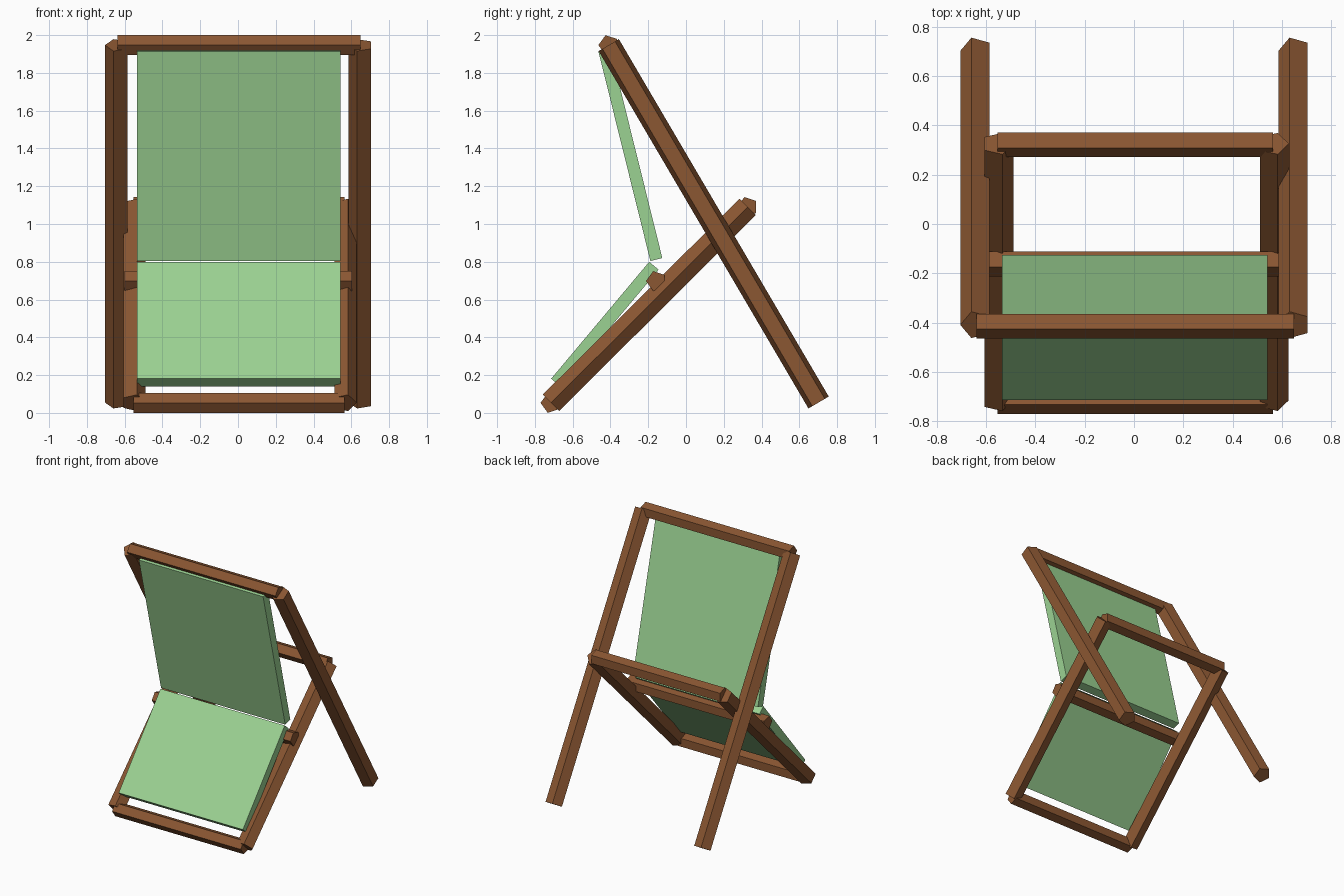
import bpy, bmesh, math
from mathutils import Vector

cube = bpy.data.objects.get("Cube")
if cube:
    bpy.data.objects.remove(cube, do_unlink=True)


def material(name, colour):
    mat = bpy.data.materials.new(name)
    mat.use_nodes = True
    mat.diffuse_color = colour
    mat.node_tree.nodes["Principled BSDF"].inputs["Base Color"].default_value = colour
    return mat


wood = material("brown wood", (0.258, 0.095, 0.032, 1))
canvas = material("green canvas", (0.33, 0.645, 0.29, 1))


def prism(name, profile, travel, mat):
    """Extrude a closed profile along a vector into a capped prism."""
    bm = bmesh.new()
    face = bm.faces.new([bm.verts.new(p) for p in profile])
    side = bmesh.ops.extrude_face_region(bm, geom=[face], use_keep_orig=True)
    moved = [v for v in side["geom"] if isinstance(v, bmesh.types.BMVert)]
    bmesh.ops.translate(bm, verts=moved, vec=travel)
    bmesh.ops.recalc_face_normals(bm, faces=bm.faces)
    mesh = bpy.data.meshes.new(name)
    bm.to_mesh(mesh)
    bm.free()
    mesh.materials.append(mat)
    obj = bpy.data.objects.new(name, mesh)
    bpy.context.collection.objects.link(obj)
    return obj


def beam(name, start, end, radius, ridge):
    """Five-sided beam with one edge pointing along ridge."""
    start, end, u = Vector(start), Vector(end), Vector(ridge)
    v = (end - start).normalized().cross(u)
    angles = [math.tau * i / 5 for i in range(5)]
    ring = [start + radius * (u * math.cos(a) + v * math.sin(a)) for a in angles]
    prism(name, ring, end - start, wood)


def panel(name, low, high, thickness=0.065, left=0.542, right=-0.536):
    """Flat slab of cloth between two (y, z) centre points."""
    low, high = Vector((right, *low)), Vector((right, *high))
    across = (high - low).normalized().cross(Vector((1, 0, 0))) * thickness / 2
    corners = [low + across, high + across, high - across, low - across]
    prism(name, corners, Vector((left - right, 0, 0)), canvas)


# Joint positions in the side plane (y, z)
BACK_TOP, BACK_FOOT = (-0.409, 1.947), (0.702, 0.055)
SEAT_FRONT, SEAT_REAR = (-0.715, 0.053), (0.326, 1.09)

# Side beams of the tall back frame and the low seat frame
for side, outer, inner in (("right", -0.639, -0.554), ("left", 0.651, 0.563)):
    beam(side + "_back_leg", (outer, *BACK_FOOT), (outer, *BACK_TOP), 0.0655, (-1, 0, 0))
    beam(side + "_seat_rail", (inner, *SEAT_FRONT), (inner, *SEAT_REAR), 0.0645, (1, 0, 0))

# Crossbars joining the side beams
for name, x0, x1, joint in (
    ("top_crossbar", -0.639, 0.649, BACK_TOP),
    ("front_crossbar", -0.554, 0.563, SEAT_FRONT),
    ("rear_crossbar", -0.554, 0.563, SEAT_REAR),
    ("middle_crossbar", -0.6, 0.603, (-0.157, 0.698)),
):
    beam(name, (x0, *joint), (x1, *joint), 0.055, (0, -1, 0))

# Cloth seat and backrest
panel("seat_cloth", (-0.689, 0.16), (-0.17, 0.779))
panel("backrest_cloth", (-0.157, 0.812), (-0.432, 1.921))
